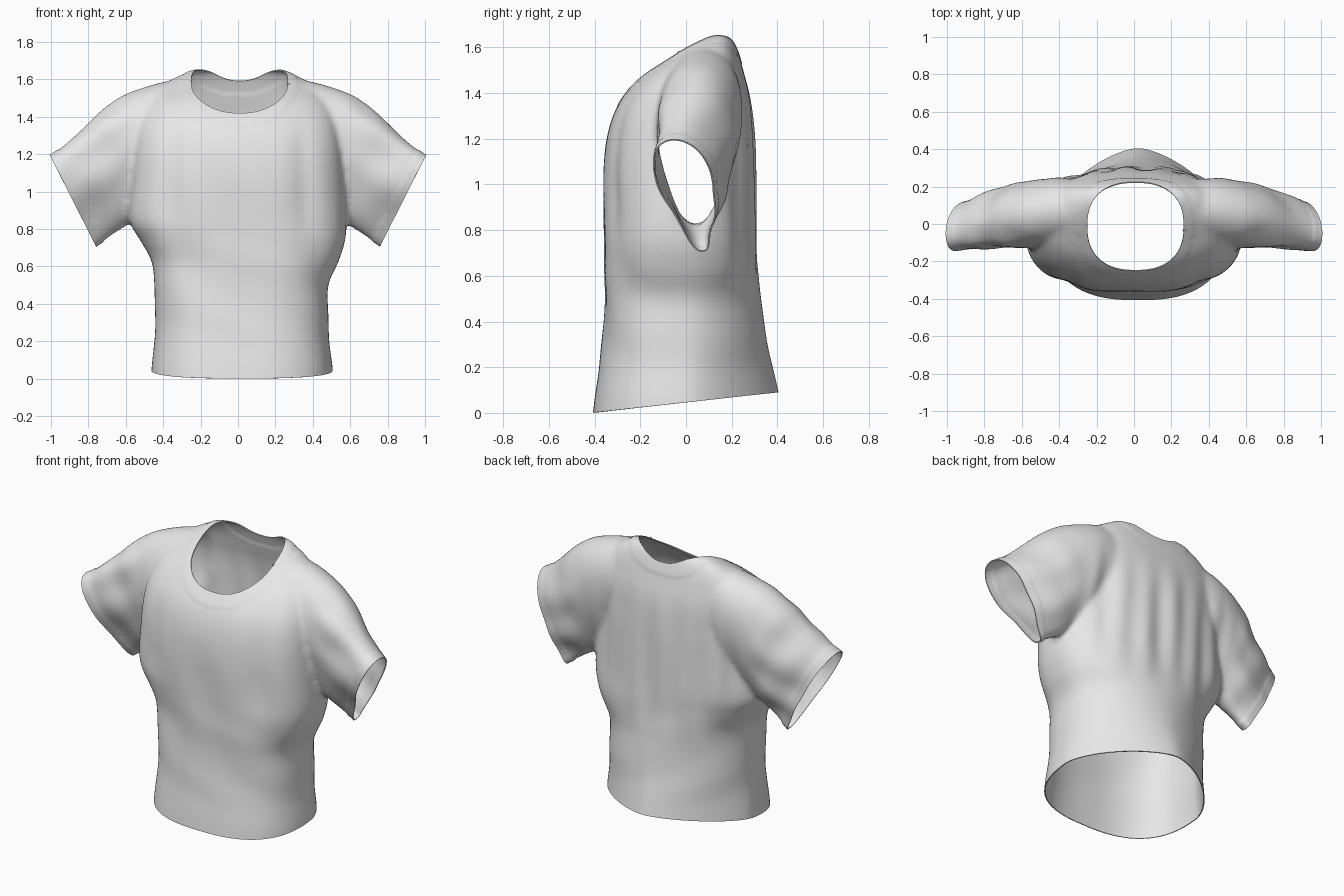
import bpy, bmesh, math
from mathutils import Vector
from mathutils.bvhtree import BVHTree

if "Cube" in bpy.data.objects:
    bpy.data.objects.remove(bpy.data.objects["Cube"])

SEG = 72


def spow(v, p):
    return math.copysign(abs(v) ** p, v)


def curve(rows, steps):
    """Smooth in-between rows through a list of number rows."""
    out = []
    for i in range(len(rows) - 1):
        a, b, c, d = (rows[max(0, min(len(rows) - 1, i + k))] for k in (-1, 0, 1, 2))
        for s in range(steps):
            t = s / steps
            out.append([q + .5 * t * (r - p + t * (2 * p - 5 * q + 4 * r - w
                        + t * (3 * (q - r) + w - p))) for p, q, r, w in zip(a, b, c, d)])
    return out + [list(rows[-1])]


def loft(bm, rings):
    """Closed solid through a list of point rings."""
    loops = [[bm.verts.new(p) for p in ring] for ring in rings]
    for a, b in zip(loops, loops[1:]):
        for i in range(SEG):
            j = (i + 1) % SEG
            bm.faces.new((a[i], a[j], b[j], b[i]))
    bm.faces.new(loops[0][::-1])
    bm.faces.new(loops[-1])


def ramp(t):
    t = max(0.0, min(1.0, t))
    return t * t * (3 - 2 * t)


def window(v, lo, hi, soft):
    return ramp((v - lo) / soft) * ramp((hi - v) / soft)


# Torso sections: z, centre x, half width, front y, back y
TORSO = [(-.12, .022, .49, -.42, .44), (.05, .022, .485, -.402, .415),
         (.2, .02, .468, -.38, .382), (.35, .02, .462, -.365, .35),
         (.5, .02, .465, -.357, .325), (.63, .037, .502, -.357, .315),
         (.74, .025, .548, -.358, .308), (.85, 0, .58, -.36, .304),
         (1.05, 0, .57, -.362, .3), (1.2, 0, .56, -.348, .296),
         (1.32, 0, .545, -.312, .288), (1.41, 0, .52, -.255, .274),
         (1.48, 0, .485, -.19, .256), (1.54, 0, .435, -.105, .24),
         (1.6, 0, .355, -.015, .22), (1.652, 0, .24, .08, .195)]

# Sleeve sections: top x y z, bottom x y z, half depth, top-heaviness
SLEEVE = [(.28, .08, 1.61, .30, .04, 1.0, .17, .1),
          (.44, .075, 1.577, .42, .04, .93, .185, .15),
          (.60, .05, 1.522, .53, .05, .865, .175, .2),
          (.71, .03, 1.452, .60, .055, .815, .165, .2),
          (.82, .0, 1.35, .67, .06, .77, .148, .25),
          (.92, -.03, 1.255, .72, .068, .732, .13, .35),
          (1.008, -.055, 1.195, .765, .075, .70, .113, .45)]
CUFF_N = Vector((.89, 0, -.45)).normalized()
CUFF_CO = Vector((.882, 0, .95))


def torso_ring(z, cx, hw, yf, yb):
    cy, hd = (yf + yb) / 2, (yb - yf) / 2
    ring = []
    for i in range(SEG):
        t = math.tau * i / SEG
        if math.sin(t) < 0:
            n = 2.6
        else:
            n = 1.5 + .75 * ramp((z - .02) / .8) + .4 * ramp((z - 1.25) / .3)
        ring.append((cx + hw * spow(math.cos(t), 2 / n),
                     cy + hd * spow(math.sin(t), 2 / n), z))
    return ring


def sleeve_ring(row, side, push=0):
    top, bot = Vector(row[:3]) + CUFF_N * push, Vector(row[3:6]) + CUFF_N * push
    mid, up = (top + bot) / 2, (top - bot) / 2
    ring = []
    for i in range(SEG):
        t = side * math.tau * i / SEG
        p = mid + up * math.cos(t)
        p.y += row[6] * math.sin(t) * (1 + row[7] * math.cos(t))
        ring.append((p.x * side, p.y, p.z))
    return ring


# Solid body and sleeves, fused into one smooth skin
bm = bmesh.new()
loft(bm, [torso_ring(*r) for r in curve(TORSO, 4)])
for side in (1, -1):
    rings = [sleeve_ring(s, side) for s in curve(SLEEVE, 3)]
    rings.append(sleeve_ring(SLEEVE[-1], side, .09))
    loft(bm, rings)
bmesh.ops.recalc_face_normals(bm, faces=bm.faces[:])
me = bpy.data.meshes.new("shirt_form")
bm.to_mesh(me)
bm.free()
form = bpy.data.objects.new("shirt_form", me)
bpy.context.collection.objects.link(form)
rm = form.modifiers.new("fuse", 'REMESH')
rm.mode = 'VOXEL'
rm.voxel_size = .014
sm = form.modifiers.new("relax", 'SMOOTH')
sm.factor = .5
sm.iterations = 14
bpy.context.view_layer.update()
dg = bpy.context.evaluated_depsgraph_get()
skin = bpy.data.meshes.new_from_object(form.evaluated_get(dg))
bpy.data.objects.remove(form)

bm = bmesh.new()
bm.from_mesh(skin)
bm.normal_update()

# Neck opening outline seen from above
NX, NY, NA, NB, NN = .008, -.0125, .258, .2375, 2.4


def neck_r(p):
    return ((abs(p.x - NX) / NA) ** NN + (abs(p.y - NY) / NB) ** NN) ** (1 / NN)


# Cloth folds
moves = []
for v in bm.verts:
    x, y, z = v.co
    n = v.normal
    ax = abs(x)
    d = 0
    body = window(ax, -1, .56, .15)
    if n.y > 0:
        d += .006 * n.y * body * window(z, .5, 1.5, .4) * (
            math.sin(36 * x + 2 * z + .6) + .6 * math.sin(21 * x - 3 * z))
    else:
        g = math.exp(-((ax - .36 - .05 * (1 - z)) / .06) ** 2)
        d -= .014 * -n.y * g * window(z, .65, 1.5, .35)
        d += .004 * -n.y * body * window(z, .3, 1.2, .3) * math.sin(17 * x + 5 * z)
    d += .004 * body * window(z, .15, .8, .2) * math.sin(13 * z + 9 * x + 4 * y)
    sl = window(ax, .55, .98, .15)
    d += .006 * sl * min(1, abs(n.y) + .2) * (
        math.sin(24 * (z + .5 * ax) + 14 * y) + .7 * math.sin(17 * (z - ax) + 5 * x))
    moves.append((v, n * d))
for v, m in moves:
    v.co += m
bm.normal_update()

# Raised collar band and sleeve hems
for v in bm.verts:
    p = v.co
    collar = p.z > 1.3 and neck_r(p) < 1.2 and (p.y < .1 or p.z > 1.52 + 1.2 * p.x ** 2)
    q = Vector((abs(p.x), p.y, p.z))
    cuff = q.x > .65 and (q - CUFF_CO).dot(CUFF_N) > -.05
    if collar or cuff:
        v.co += v.normal * .003

# Neck opening
tree = BVHTree.FromBMesh(bm)
inside = [f for f in bm.faces
          if f.calc_center_median().z > 1.25 and neck_r(f.calc_center_median()) < 1]
bmesh.ops.delete(bm, geom=inside, context='FACES')
for v in {v for e in bm.edges if e.is_boundary for v in e.verts}:
    r = neck_r(v.co)
    x, y = NX + (v.co.x - NX) / r, NY + (v.co.y - NY) / r
    hit = tree.ray_cast(Vector((x, y, 2)), Vector((0, 0, -1)))[0]
    if hit and abs(hit.z - v.co.z) < .06:
        v.co = hit


def cut(faces, co, no):
    geom = set(faces)
    for f in faces:
        geom.update(f.edges)
        geom.update(f.verts)
    bmesh.ops.bisect_plane(bm, geom=list(geom), plane_co=co, plane_no=no,
                           clear_outer=True)


# Hem and sleeve openings
cut([f for f in bm.faces if f.calc_center_median().z < .3],
    (0, 0, .046), (0, .11, -1))
for side in (1, -1):
    cut([f for f in bm.faces if all(v.co.x * side > .62 for v in f.verts)],
        (CUFF_CO.x * side, 0, CUFF_CO.z), (CUFF_N.x * side, 0, CUFF_N.z))

for f in bm.faces:
    f.smooth = True
for e in bm.edges:
    if e.is_boundary:
        e.smooth = False
shirt_mesh = bpy.data.meshes.new("shirt")
bm.to_mesh(shirt_mesh)
bm.free()

# Finished shirt with thin cloth
shirt = bpy.data.objects.new("shirt", shirt_mesh)
bpy.context.collection.objects.link(shirt)
cloth = bpy.data.materials.new("light_grey_cloth")
cloth.diffuse_color = (.8, .8, .8, 1)
cloth.use_nodes = True
cloth.node_tree.nodes["Principled BSDF"].inputs["Base Color"].default_value = cloth.diffuse_color
shirt_mesh.materials.clear()
shirt_mesh.materials.append(cloth)
thick = shirt.modifiers.new("cloth_thickness", 'SOLIDIFY')
thick.thickness = .006
thick.offset = -1
